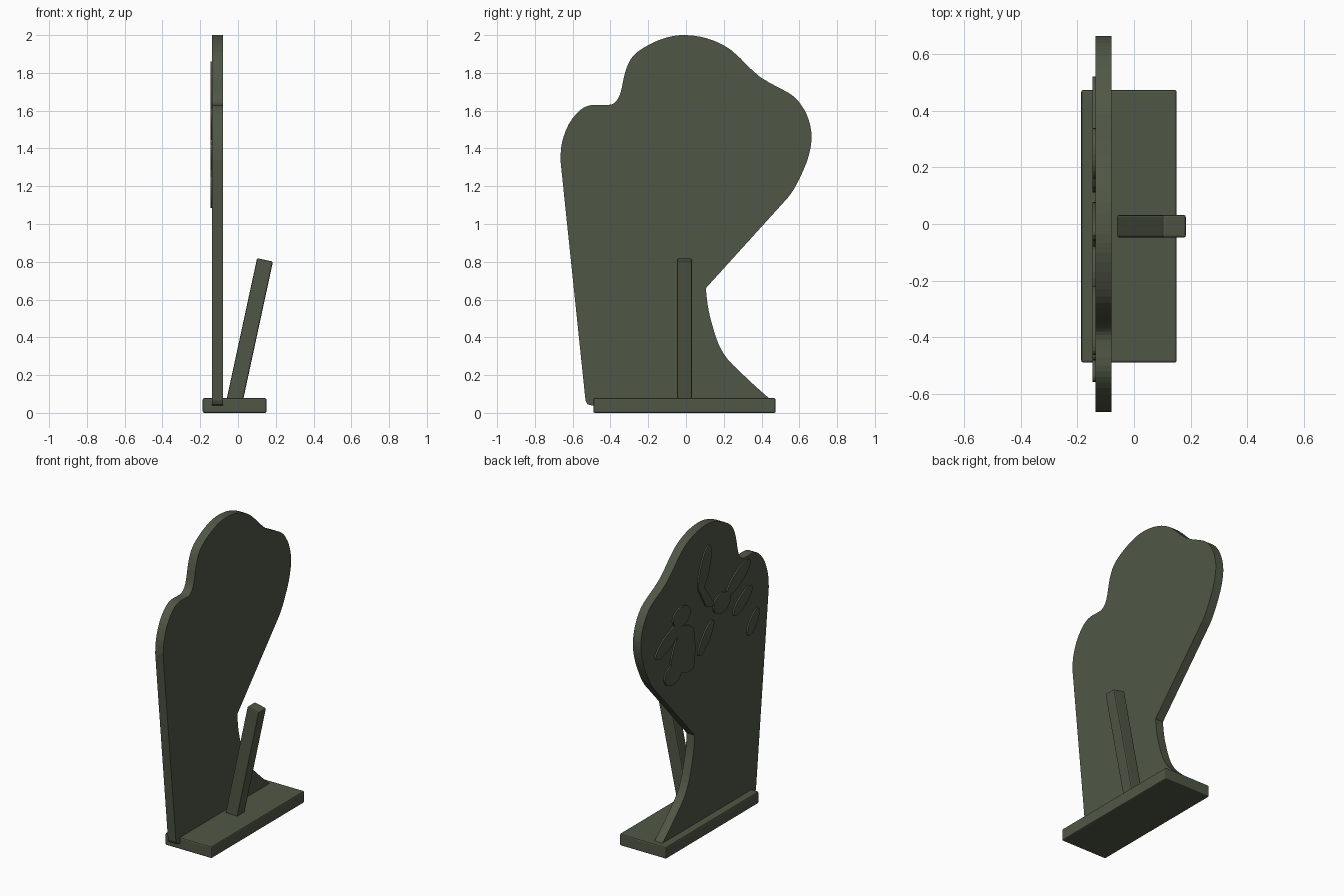
import bpy, bmesh, math
from mathutils import Vector

cube = bpy.data.objects.get("Cube")
if cube:
    bpy.data.objects.remove(cube, do_unlink=True)

GREEN = (0.08, 0.095, 0.06, 1)
mat = bpy.data.materials.new("dark_olive_green")
mat.use_nodes = True
mat.diffuse_color = GREEN
mat.node_tree.nodes["Principled BSDF"].inputs["Base Color"].default_value = GREEN


def spline(pts, steps=3):
    """Smooth run through the points, both ends kept."""
    p = [Vector(q) for q in pts]
    p = [p[0]] + p + [p[-1]]
    out = []
    for a, b, c, d in zip(p, p[1:], p[2:], p[3:]):
        for i in range(steps):
            t = i / steps
            out.append(0.5 * (2 * b + (c - a) * t + (2 * a - 5 * b + 4 * c - d) * t ** 2
                              + (3 * b - a - 3 * c + d) * t ** 3))
    return out + [p[-1]]


def slab(name, outline, x0, x1):
    """Extrude a (y, z) outline from x0 to x1."""
    bm = bmesh.new()
    face = bm.faces.new([bm.verts.new((x0, y, z)) for y, z in outline])
    ext = bmesh.ops.extrude_face_region(bm, geom=[face])
    verts = [v for v in ext["geom"] if isinstance(v, bmesh.types.BMVert)]
    bmesh.ops.translate(bm, verts=verts, vec=(x1 - x0, 0, 0))
    bmesh.ops.recalc_face_normals(bm, faces=bm.faces)
    mesh = bpy.data.meshes.new(name)
    bm.to_mesh(mesh)
    bm.free()
    obj = bpy.data.objects.new(name, mesh)
    bpy.context.collection.objects.link(obj)
    mesh.materials.append(mat)
    return obj


def box(name, loc, size, tilt=0):
    bpy.ops.mesh.primitive_cube_add(size=1, location=loc, rotation=(0, tilt, 0))
    obj = bpy.context.object
    obj.name = name
    obj.scale = size
    bpy.ops.object.transform_apply(location=False, rotation=False, scale=True)
    bevel = obj.modifiers.new("edge", "BEVEL")
    bevel.width = 0.008
    bevel.segments = 2
    obj.data.materials.append(mat)
    return obj


# Base board and leaning prop
box("base", (-0.018, -0.008, 0.039), (0.338, 0.965, 0.078))
foot, head = Vector((-0.021, -0.008, 0.05)), Vector((0.143, -0.008, 0.81))
lean = head - foot
box("prop", (foot + head) / 2, (0.086, 0.08, lean.length), math.atan2(lean.x, lean.z))

# Upright board: concave foot curve, then the lobed top
foot_curve = [(0.46, 0.06), (0.38, 0.13), (0.31, 0.195), (0.22, 0.285), (0.17, 0.37),
              (0.135, 0.48), (0.115, 0.57), (0.105, 0.66)]
lobes = [(0.54, 1.14), (0.58, 1.2), (0.64, 1.33), (0.665, 1.45), (0.65, 1.55), (0.61, 1.63),
         (0.55, 1.69), (0.39, 1.78), (0.24, 1.92), (0.12, 1.98), (0, 2), (-0.1, 1.988),
         (-0.2, 1.947), (-0.28, 1.89), (-0.32, 1.81), (-0.345, 1.7), (-0.37, 1.65),
         (-0.41, 1.63), (-0.5, 1.63), (-0.56, 1.603), (-0.62, 1.53), (-0.657, 1.43),
         (-0.665, 1.34)]
heel = [(-0.532, 0.065), (-0.522, 0.045), (-0.5, 0.04), (0.46, 0.04)]
slab("upright_board", spline(foot_curve) + spline(lobes) + heel, -0.137, -0.079)


# Flat petals and leaves on the display side
FRONT, BACK = -0.1465, -0.137


def petal(name, a, b, width):
    a, b = Vector(a), Vector(b)
    mid, along = (a + b) / 2, (b - a) / 2
    across = Vector((-along.y, along.x)).normalized() * width / 2
    ring = [math.tau * i / 24 for i in range(24)]
    slab(name, [mid + along * math.cos(t) + across * math.sin(t) for t in ring], FRONT, BACK)


petals = [((-0.04, 1.86), (0.06, 1.58), 0.1), ((-0.46, 1.6), (-0.22, 1.46), 0.1),
          ((-0.48, 1.42), (-0.29, 1.3), 0.09), ((-0.55, 1.25), (-0.44, 1.11), 0.08),
          ((0.52, 1.32), (0.26, 1.45), 0.1), ((0.07, 1.17), (-0.08, 1.35), 0.08)]
for i, (a, b, w) in enumerate(petals):
    petal(f"petal_{i + 1}", a, b, w)
for i, (y, z) in enumerate([(-0.17, 1.43), (0.25, 1.5), (0.34, 1.15)]):
    petal(f"bud_{i + 1}", (y - 0.09, z), (y + 0.09, z), 0.13)
slab("large_leaf", spline([(0.27, 1.44), (0.13, 1.38), (0.115, 1.16), (0.15, 1.11),
                           (0.25, 1.13), (0.36, 1.22), (0.33, 1.32)]), FRONT, BACK)
slab("upper_stem", [(0.07, 1.6), (0.03, 1.62), (-0.08, 1.47), (-0.07, 1.44), (0, 1.47)],
     FRONT, BACK)
